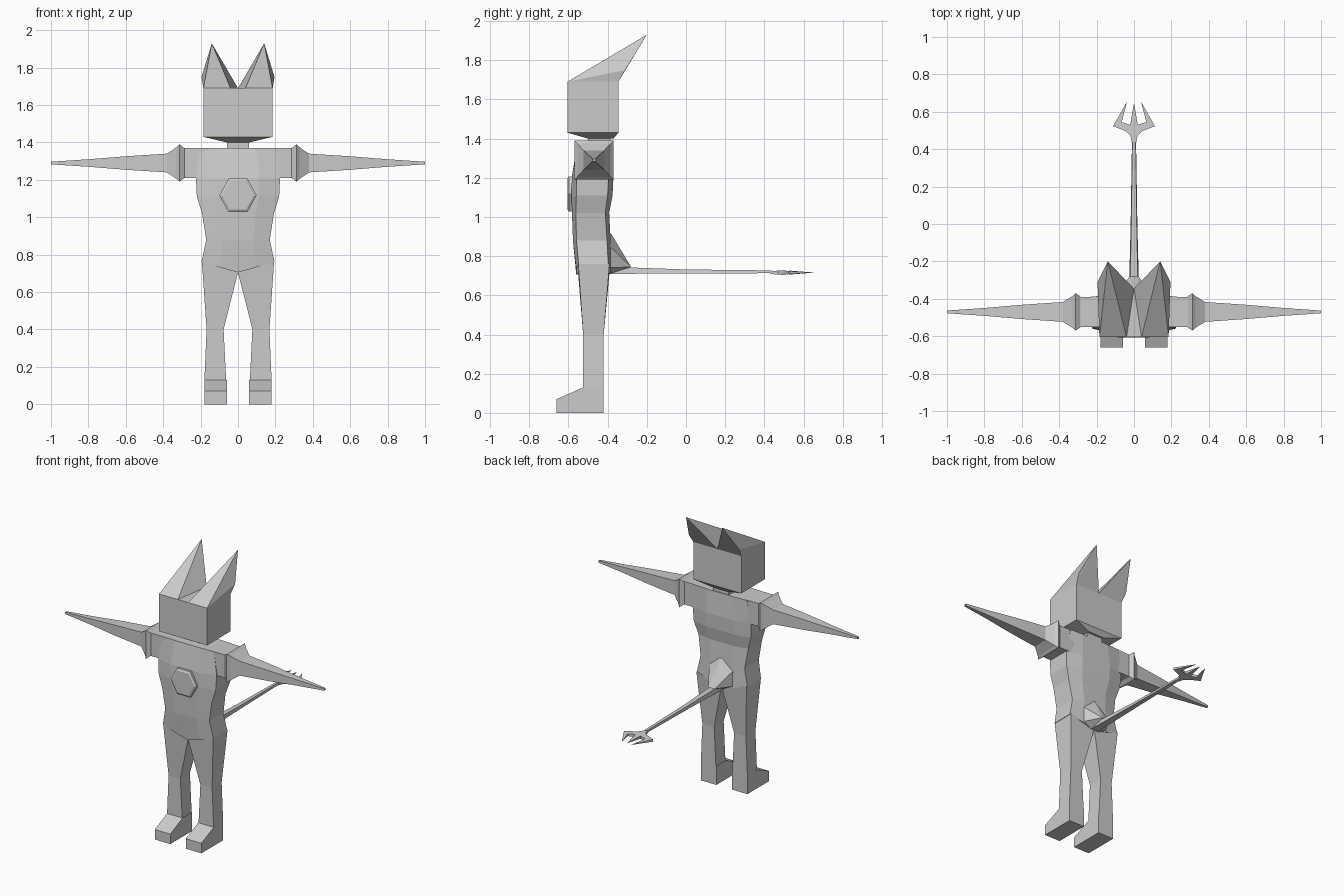
import bpy, bmesh, math
from mathutils import Vector

if "Cube" in bpy.data.objects:
    bpy.data.objects.remove(bpy.data.objects["Cube"])

grey = bpy.data.materials.new("light grey")
grey.diffuse_color = (0.6, 0.6, 0.6, 1)
grey.use_nodes = True
grey.node_tree.nodes["Principled BSDF"].inputs["Base Color"].default_value = grey.diffuse_color


def finish(name, bm, mirror=False):
    bmesh.ops.recalc_face_normals(bm, faces=bm.faces)
    me = bpy.data.meshes.new(name)
    bm.to_mesh(me)
    bm.free()
    me.materials.append(grey)
    ob = bpy.data.objects.new(name, me)
    bpy.context.collection.objects.link(ob)
    if mirror:
        ob.modifiers.new("mirror", 'MIRROR').use_clip = False
    return ob


def loft(name, rings, mirror=False):
    """Skin equal-length rings of points and cap both ends."""
    bm = bmesh.new()
    vs = [[bm.verts.new(p) for p in r] for r in rings]
    n = len(rings[0])
    for a, b in zip(vs, vs[1:]):
        for i in range(n):
            j = (i + 1) % n
            bm.faces.new((a[i], a[j], b[j], b[i]))
    bm.faces.new(vs[0])
    bm.faces.new(vs[-1])
    return finish(name, bm, mirror)


def hull(name, pts, mirror=False):
    bm = bmesh.new()
    for p in pts:
        bm.verts.new(p)
    bmesh.ops.convex_hull(bm, input=bm.verts)
    bmesh.ops.dissolve_limit(bm, angle_limit=0.01, verts=bm.verts, edges=bm.edges)
    return finish(name, bm, mirror)


def rect(x0, x1, y0, y1, z):
    return [(x0, y0, z), (x1, y0, z), (x1, y1, z), (x0, y1, z)]


# Head block with tapered underside, and neck
loft("head", [rect(-.06, .06, -.50, -.37, 1.40),
              rect(-.185, .185, -.605, -.345, 1.43),
              rect(-.185, .185, -.605, -.345, 1.69)])
loft("neck", [rect(-.06, .06, -.50, -.385, z) for z in (1.35, 1.41)])

# Swept-back ears
hull("ears", [(.185, -.605, 1.69), (.04, -.605, 1.69), (.0, -.345, 1.69),
              (.185, -.345, 1.69), (.065, -.335, 1.755), (.195, -.31, 1.75),
              (.14, -.20, 1.93)], mirror=True)

# Torso: height, half width, front y, back y, centre drop, edge setback
torso = []
for z, w, yf, yb, drop, s in [(.76, .195, -.56, -.385, .055, .012),
                              (.88, .17, -.577, -.385, 0, .018),
                              (1.02, .192, -.582, -.392, 0, .02),
                              (1.11, .22, -.585, -.375, 0, .025),
                              (1.21, .225, -.582, -.37, 0, .025),
                              (1.37, .20, -.555, -.38, 0, .005)]:
    m = w * .5
    torso.append([(-w, yf + s, z), (-m, yf, z - drop / 2), (0, yf, z - drop),
                  (m, yf, z - drop / 2), (w, yf + s, z), (w, yb - s, z),
                  (m, yb, z - drop / 2), (0, yb, z - drop),
                  (-m, yb, z - drop / 2), (-w, yb - s, z)])
loft("torso", torso)


# Shoulders and tapering arms, square in section
def square(x, hy, hz, z=1.29, y=-.47):
    return [(x, y - hy, z - hz), (x, y + hy, z - hz),
            (x, y + hy, z + hz), (x, y - hy, z + hz)]


loft("shoulders", [square(.0, .085, .08), square(.29, .08, .08)], mirror=True)
loft("arms", [square(x, hy, hz) for x, hy, hz in
              [(.285, .08, .08), (.29, .085, .082), (.312, .1, .1),
               (.328, .085, .085), (.38, .053, .05), (.6, .038, .036),
               (.8, .021, .02), (1.0, .007, .007)]], mirror=True)


# Hexagonal chest badge with a bevelled rim
def hexagon(r, y):
    return [(r * math.cos(math.radians(60 * i)), y,
             1.117 + 1.04 * r * math.sin(math.radians(60 * i))) for i in range(6)]


loft("chest_badge", [hexagon(.1, -.56), hexagon(.1, -.598), hexagon(.085, -.606)])

# Legs
loft("legs", [[(.0, -.55, .705), (.193, -.55, .765), (.193, -.39, .765), (.0, -.39, .72)],
              rect(.077, .168, -.525, -.42, .40),
              rect(.063, .18, -.525, -.42, .12)], mirror=True)

# Feet: sloping toe profile swept across the width
side = [(-.42, 0), (-.66, 0), (-.66, .07), (-.525, .13), (-.42, .13)]
loft("feet", [[(x, y, z) for y, z in side] for x in (.06, .18)], mirror=True)

# Rear bulge above the tail
hull("tail_root", [(-.1, -.40, .86), (.1, -.40, .86), (0, -.385, .92),
                   (-.1, -.40, .74), (.1, -.40, .74), (-.03, -.34, .78), (.03, -.34, .78),
                   (-.025, -.28, .745), (.025, -.28, .745), (-.03, -.39, .71), (.03, -.39, .71)])

# Long thin tail
loft("tail", [[(-w, y, z0), (w, y, z0), (w * .8, y, z1), (-w * .8, y, z1)]
              for y, w, z0, z1 in [(-.39, .03, .71, .76), (-.28, .025, .71, .742),
                                   (0, .018, .711, .732), (.44, .011, .713, .727)]])

# Three-pronged tail tip, thinning to points: x, y, half thickness
half = [(.011, .43, .007), (.018, .47, .01), (.045, .497, .012), (.112, .523, .008),
        (.037, .655, 0.0005), (.066, .545, .008), (.02, .53, .01)]
outline = half + [(0, .648, .0005)] + [(-x, y, h) for x, y, h in reversed(half)]
fork = loft("tail_fork", [[(x, y, .716 + s * h) for x, y, h in outline] for s in (-1, 1)])
